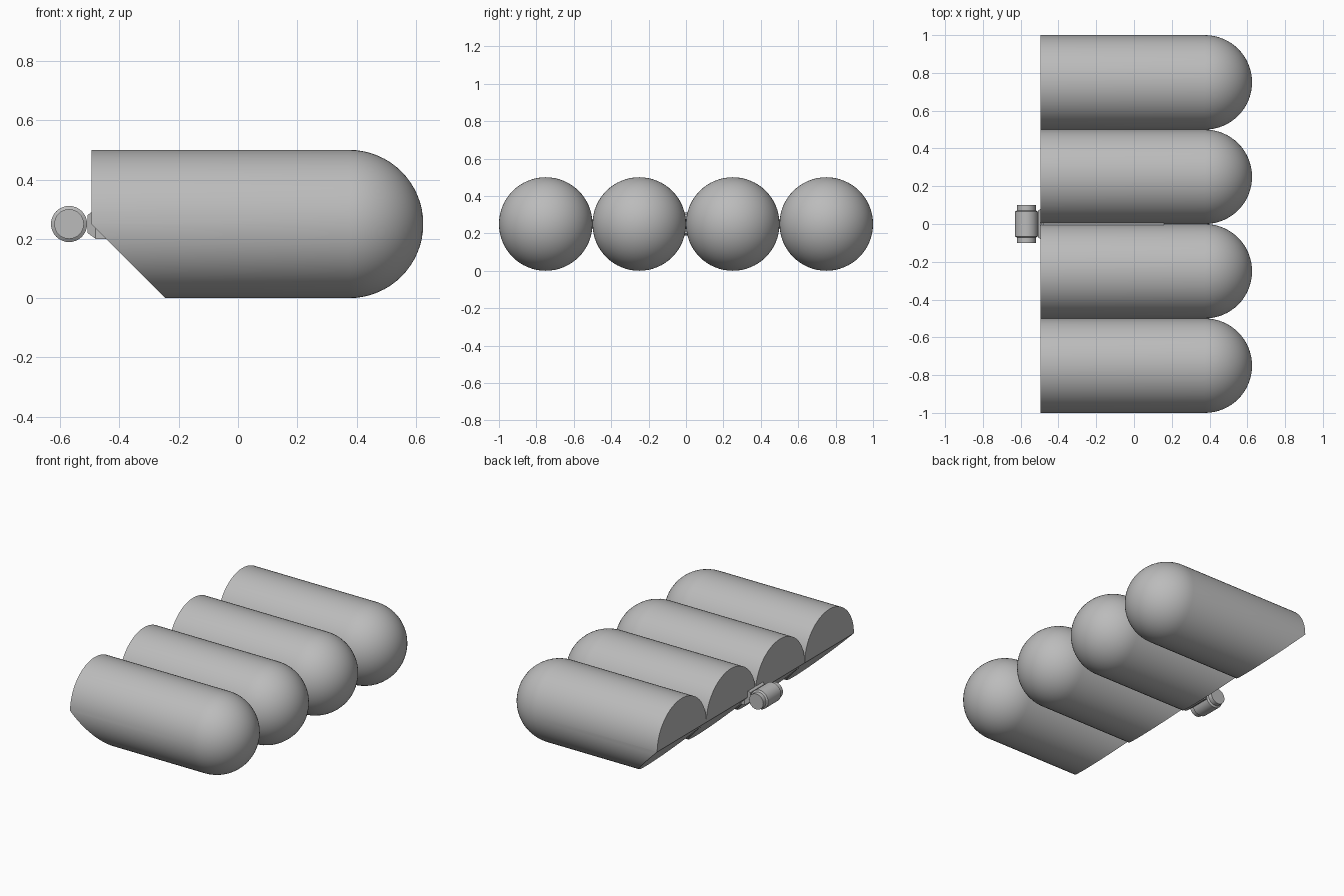
import bpy, bmesh, math
from mathutils import Vector, Matrix

cube = bpy.data.objects.get("Cube")
if cube:
    bpy.data.objects.remove(cube, do_unlink=True)

grey = bpy.data.materials.new("plain_grey")
grey.use_nodes = True
colour = (0.5, 0.5, 0.5, 1)
grey.diffuse_color = colour
grey.node_tree.nodes["Principled BSDF"].inputs["Base Color"].default_value = colour


def finish(bm, name, location):
    bmesh.ops.recalc_face_normals(bm, faces=bm.faces)
    mesh = bpy.data.meshes.new(name)
    bm.to_mesh(mesh)
    bm.free()
    mesh.materials.append(grey)
    obj = bpy.data.objects.new(name, mesh)
    obj.location = location
    bpy.context.collection.objects.link(obj)
    bpy.ops.object.select_all(action="DESELECT")
    bpy.context.view_layer.objects.active = obj
    obj.select_set(True)
    bpy.ops.object.shade_smooth_by_angle(angle=math.radians(30))
    return obj


def revolve(profile, axis, steps):
    """Spin (along, radius) points around the x or y axis."""
    bm = bmesh.new()
    verts = [bm.verts.new((a, 0, r) if axis == "X" else (0, a, r)) for a, r in profile]
    edges = [bm.edges.new(pair) for pair in zip(verts, verts[1:])]
    direction = Vector((1, 0, 0)) if axis == "X" else Vector((0, 1, 0))
    bmesh.ops.spin(bm, geom=verts + edges, cent=(0, 0, 0), axis=direction,
                   angle=math.tau, steps=steps)
    bmesh.ops.remove_doubles(bm, verts=bm.verts, dist=0.0001)
    return bm


# Four round-nosed tanks, each with a flat end and a sloping cut below it
R, END, DOME = 0.25, -0.495, 0.375
arc = [math.pi / 2 * i / 16 for i in range(17)]
tank_profile = [(END, 0), (END, R)] + [
    (DOME + R * math.sin(a), R * math.cos(a)) for a in arc]
for i in range(4):
    bm = revolve(tank_profile, "X", 64)
    cut = bmesh.ops.bisect_plane(
        bm, geom=bm.verts[:] + bm.edges[:] + bm.faces[:],
        plane_co=(END, 0, 0), plane_no=(-1, 0, -1), clear_outer=True)
    rim = [e for e in cut["geom_cut"] if isinstance(e, bmesh.types.BMEdge)]
    bmesh.ops.holes_fill(bm, edges=[e for e in bm.edges if e.is_boundary], sides=0)
    finish(bm, f"tank_{i + 1}", (0, -0.75 + 0.5 * i, R))

# Mounting bar lying between the two middle tanks, with a chamfered outer end
bm = bmesh.new()
bmesh.ops.create_cube(bm, size=1, matrix=Matrix.Diagonal((0.64, 0.18, 0.1, 1)))
outer = min(bm.faces, key=lambda f: f.calc_center_median().x)
bmesh.ops.inset_region(bm, faces=[outer], thickness=0.028)
for v in outer.verts:
    v.co.x -= 0.028
finish(bm, "mounting_bar", (-0.16, 0, R))

# Hinge barrel with a thinner pin at both ends
barrel = [(-0.1, 0), (-0.1, 0.05), (-0.072, 0.05), (-0.065, 0.061),
          (0.065, 0.061), (0.072, 0.05), (0.1, 0.05), (0.1, 0)]
finish(revolve(barrel, "Y", 32), "hinge_barrel", (-0.57, 0, R))
